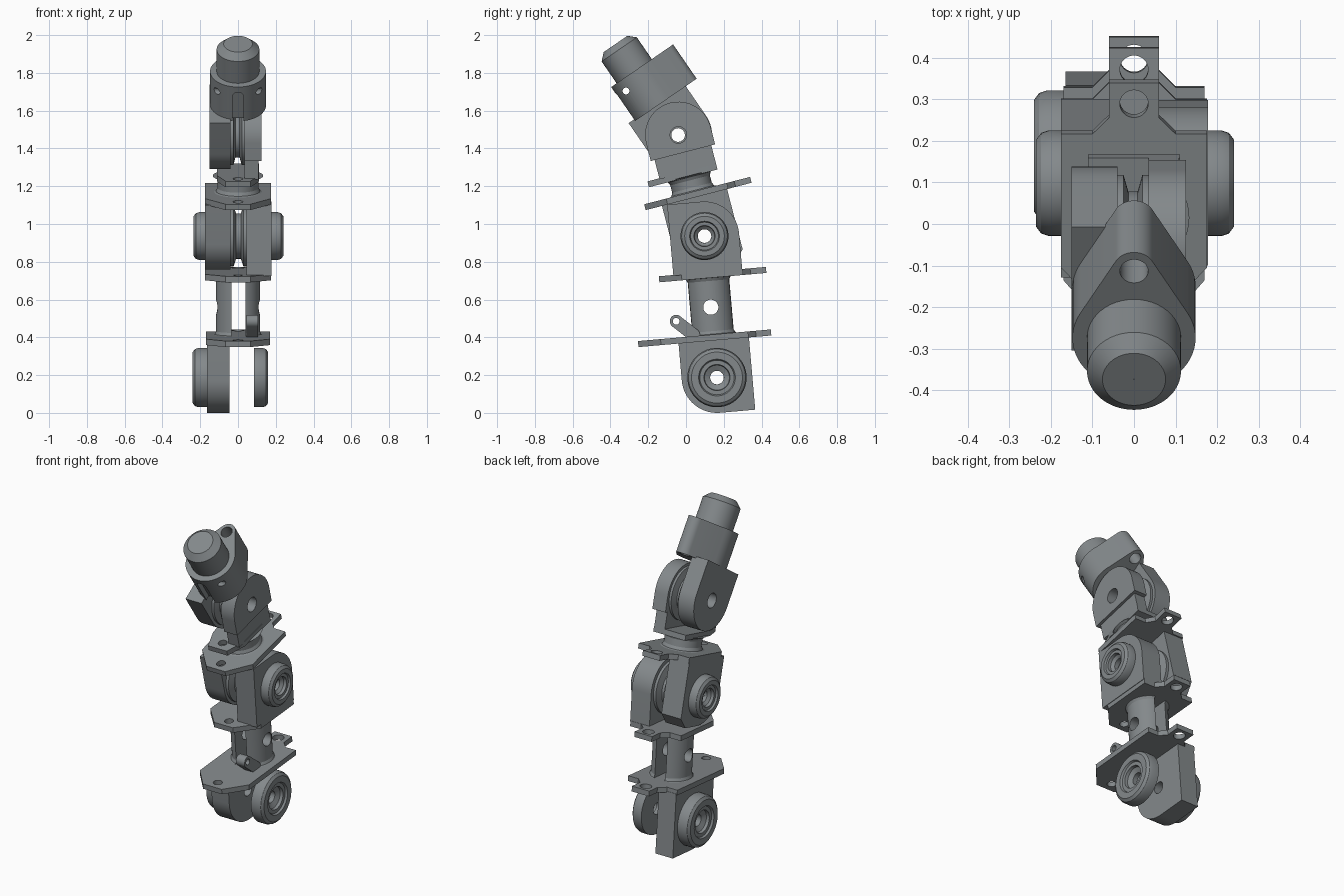
import bpy, bmesh, math
from mathutils import Matrix, Vector

if "Cube" in bpy.data.objects:
    bpy.data.objects.remove(bpy.data.objects["Cube"])

metal = bpy.data.materials.new("grey_metal")
metal.diffuse_color = (0.23, 0.25, 0.26, 1)
metal.use_nodes = True
metal.node_tree.nodes["Principled BSDF"].inputs["Base Color"].default_value = metal.diffuse_color


def frame(y, z, deg):
    return Matrix.Translation((0, y, z)) @ Matrix.Rotation(math.radians(deg), 4, 'X')


# Link frames: origin at each joint, local z along the link
LOW = frame(0.164, 0.187, 5.0)
MID = frame(0.098, 0.936, 14.5)
TIP = frame(-0.042, 1.471, 34.5)
TOP_BASE = MID @ Matrix.Translation((0, 0, 0.553))
JOINT2_LOW = LOW @ Matrix.Translation((0, 0, 0.752))
WORLD = Matrix()


def place(axis, a, b, t):
    return {'X': (t, a, b), 'Y': (a, t, b), 'Z': (a, b, t)}[axis]


def finish(name, bm, m):
    bmesh.ops.remove_doubles(bm, verts=bm.verts, dist=1e-5)
    bmesh.ops.recalc_face_normals(bm, faces=bm.faces)
    me = bpy.data.meshes.new(name)
    bm.to_mesh(me)
    bm.free()
    me.materials.append(metal)
    ob = bpy.data.objects.new(name, me)
    bpy.context.collection.objects.link(ob)
    ob.matrix_world = m
    return ob


def extrude(name, pts, t0, t1, axis, m):
    bm = bmesh.new()
    lo = [bm.verts.new(place(axis, a, b, t0)) for a, b in pts]
    hi = [bm.verts.new(place(axis, a, b, t1)) for a, b in pts]
    bm.faces.new(lo)
    bm.faces.new(hi[::-1])
    for i in range(len(pts)):
        j = (i + 1) % len(pts)
        bm.faces.new((lo[i], lo[j], hi[j], hi[i]))
    return finish(name, bm, m)


def lathe(name, prof, axis, m, n=48):
    # closed ring profile of (radius, position along axis)
    bm = bmesh.new()
    rings = [[bm.verts.new(place(axis, r * math.cos(k * math.tau / n), r * math.sin(k * math.tau / n), t))
              for k in range(n)] for r, t in prof]
    for i, p in enumerate(rings):
        q = rings[(i + 1) % len(rings)]
        for k in range(n):
            j = (k + 1) % n
            bm.faces.new((p[k], p[j], q[j], q[k]))
    return finish(name, bm, m)


def arc(cx, cy, r, a0, a1, n=16):
    return [(cx + r * math.cos(math.radians(a0 + (a1 - a0) * i / n)),
             cy + r * math.sin(math.radians(a0 + (a1 - a0) * i / n))) for i in range(n + 1)]


def hole(a, b, r, t0, t1, axis, m):
    return extrude("hole_cutter", arc(a, b, r, 0, 348.75, 31), t0, t1, axis, m)


def box(x0, x1, y0, y1, z0, z1, m):
    return extrude("slot_cutter", [(x0, y0), (x1, y0), (x1, y1), (x0, y1)], z0, z1, 'Z', m)


def cut(ob, *cutters):
    for c in cutters:
        c.hide_render = True
        mod = ob.modifiers.new("cut", 'BOOLEAN')
        mod.operation, mod.solver, mod.object = 'DIFFERENCE', 'EXACT', c
        bpy.context.view_layer.objects.active = ob
        bpy.ops.object.modifier_apply(modifier=mod.name)
        bpy.data.objects.remove(c)
    return ob


def cheek(name, r, flat, corner, x0, x1, m, standing=False, bore=0.036):
    # hanging ear, rounded at the joint; corner = chamfer of the stop, None = round
    pts = [(r, flat)]
    if corner is None:
        pts += arc(0, 0, r, 0, -180, 32)
    else:
        pts += [(r, -r + corner), (r - corner, -r)] if corner else [(r, -r)]
        pts += arc(0, 0, r, -90, -180)
    pts.append((-r, flat))
    if standing:
        pts = [(-a, -b) for a, b in pts]
    ob = extrude(name, pts, x0, x1, 'X', m)
    return cut(ob, hole(0, 0, bore, x0 - 0.1, x1 + 0.1, 'X', m))


def hub(name, r, inner, outer, m):
    # bearing cap with stepped recess and open bore
    s = 1 if outer > inner else -1
    return lathe(name, [(0.036, inner), (r, inner), (r, outer - s * 0.03), (r - 0.006, outer - s * 0.012),
                        (r - 0.022, outer), (r * 0.62, outer), (r * 0.58, outer - s * 0.012),
                        (r * 0.44, outer - s * 0.012), (r * 0.42, outer - s * 0.03),
                        (0.036, outer - s * 0.045)], 'X', m)


def pulley(name, r, x0, x1, m):
    w = x1 - x0
    return lathe(name, [(0.036, x0), (r, x0), (r, x0 + w * .2), (r - .04, x0 + w * .35),
                        (r - .04, x1 - w * .35), (r, x1 - w * .2), (r, x1), (0.036, x1)], 'X', m)


def plate(name, w, front, back, u, m, tab=True):
    # flange with tapered front lug and rear tab, both drilled
    body = 0.185 if tab else back
    half = [(0.065, front), (w, front + 0.12), (w, body)]
    if tab:
        half += [(0.10, body), (0.06, body + 0.04), (0.06, back)]
    pts = half + [(-a, b) for a, b in half[::-1]]
    ob = extrude(name, pts, u - 0.016, u + 0.016, 'Z', m)
    cut(ob, hole(0, front + 0.055, 0.026, u - .1, u + .1, 'Z', m))
    if tab:
        cut(ob, hole(0, back - 0.052, 0.034, u - .1, u + .1, 'Z', m))
    return ob


def neck(name, r, u0, u1, f, m):
    # round post with flared ends
    prof = [(0.001, u0), (r + f, u0), (r + f * .35, u0 + f * .3), (r, u0 + f),
            (r, u1 - f), (r + f * .35, u1 - f * .3), (r + f, u1), (0.001, u1)]
    return lathe(name, prof, 'Z', m)


# Lowest joint
cheek("base_cheek", 0.187, 0.205, 0, -0.165, -0.045, LOW)
hub("base_hub_left", 0.157, -0.165, -0.24, LOW)
hub("base_hub_right", 0.157, 0.085, 0.16, LOW)

# Lower link: flange, split post, flange
plate("lower_flange", 0.17, -0.40, 0.306, 0.213, LOW)
post = neck("lower_post", 0.116, 0.225, 0.535, 0.022, LOW)
cut(post, box(-0.035, 0.04, -0.3, 0.3, 0.15, 0.6, LOW), hole(0, 0.374, 0.04, -0.3, 0.3, 'X', LOW))
plate("lower_top_flange", 0.175, -0.26, 0.309, 0.545, LOW)

# Small lever on the lower flange
a0 = math.degrees(math.atan2(0.07, -0.09))
lever = extrude("lever", arc(-0.052, 0.485, 0.034, a0 - 90, a0 + 90) + arc(0.04, 0.413, 0.034, a0 + 90, a0 + 270),
                0.045, 0.105, 'X', WORLD)
cut(lever, hole(-0.052, 0.485, 0.018, -0.1, 0.3, 'X', WORLD))

# Middle joint
cheek("middle_cheek_right", 0.183, 0.195, 0, 0.045, 0.178, JOINT2_LOW, standing=True)
cheek("middle_cheek_left", 0.178, 0.215, 0.06, -0.175, -0.04, MID)
hub("middle_hub_right", 0.127, 0.178, 0.24, MID)
hub("middle_hub_left", 0.127, -0.175, -0.235, MID)
pulley("middle_pulley", 0.16, -0.04, 0.045, MID)

# Upper link: flange, short neck, small flange
plate("upper_flange", 0.175, -0.267, 0.312, 0.227, MID)
neck("upper_neck", 0.108, 0.24, 0.33, 0.025, MID)
plate("upper_small_flange", 0.11, -0.22, 0.155, 0.34, MID, tab=False)

# Top joint
box(0.035, 0.108, -0.155, 0.155, 0.35, 0.46, MID).name = "top_cheek_foot"
cheek("top_cheek_right", 0.176, 0.097, None, 0.035, 0.125, TOP_BASE, standing=True, bore=0.044)
cheek("tip_cheek_left", 0.18, 0.20, None, -0.15, -0.04, TIP, bore=0.044)
pulley("top_pulley", 0.16, -0.04, 0.035, TIP)

# Fingertip barrel: teardrop section, drilled rear lobe, cross pin hole, front groove
phi = 29.3
drop = arc(0, 0, 0.148, 180 - phi, 360 + phi, 40) + arc(0, 0.2, 0.05, phi, 180 - phi)
barrel = extrude("tip_barrel", drop, 0.19, 0.41, 'Z', TIP)
cut(barrel, hole(0, 0.195, 0.034, 0.1, 0.5, 'Z', TIP),
    hole(-0.095, 0.348, 0.018, -0.3, 0.3, 'X', TIP),
    hole(0, 0.345, 0.03, -0.3, -0.115, 'Y', TIP),
    box(-0.03, 0.03, -0.25, -0.115, 0.1, 0.34, TIP))

# Fingertip cap with chamfered end
lathe("tip_cap", [(0.001, 0.40), (0.113, 0.40), (0.113, 0.55), (0.076, 0.585), (0.001, 0.585)], 'Z', TIP)

# Smooth round walls, crisp edges
for ob in bpy.context.scene.objects:
    ob.select_set(True)
bpy.context.view_layer.objects.active = bpy.context.scene.objects[0]
bpy.ops.object.shade_smooth_by_angle(angle=math.radians(25))
